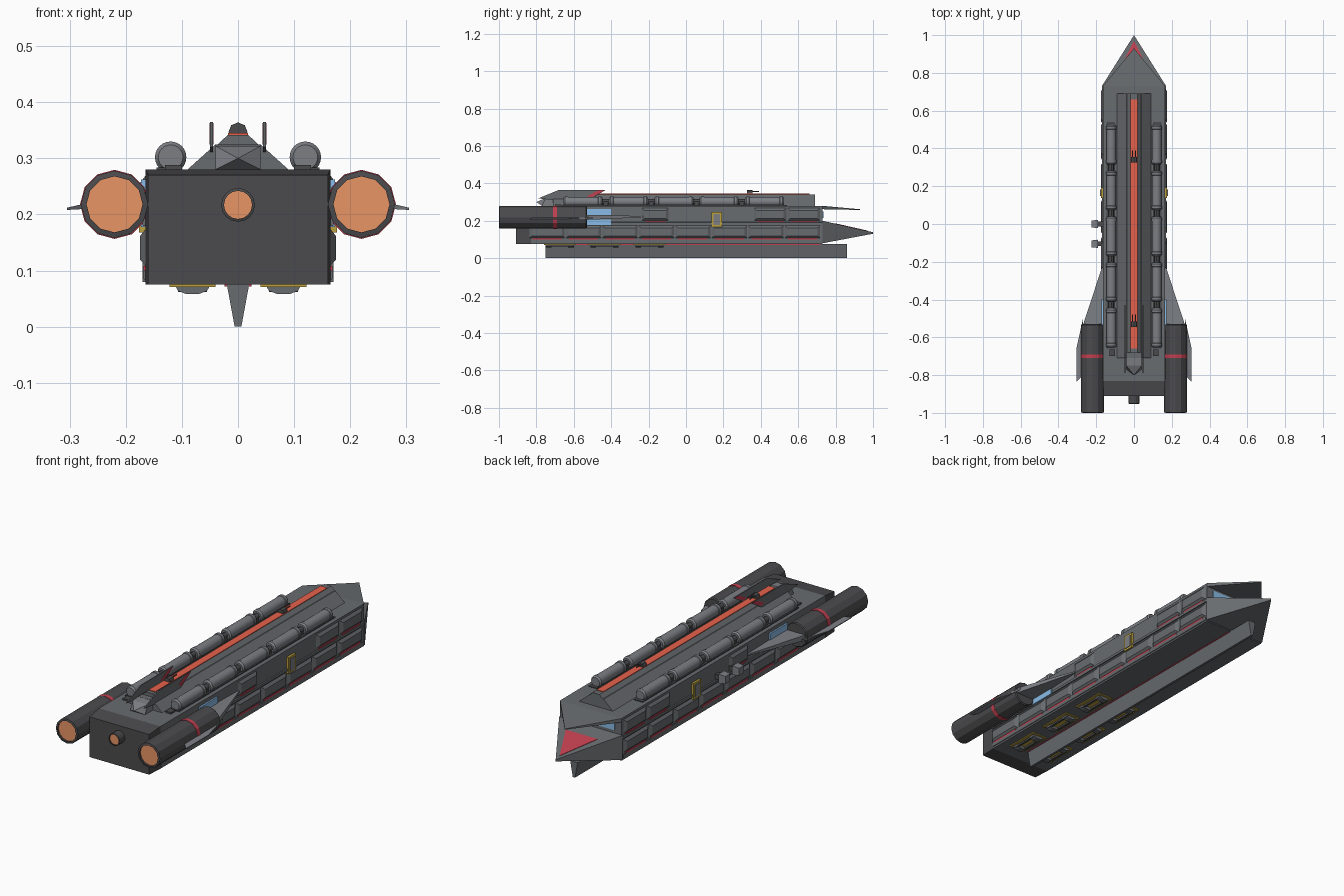
import bpy, bmesh, math

if "Cube" in bpy.data.objects:
    bpy.data.objects.remove(bpy.data.objects["Cube"])

def mat(name, c):
    m = bpy.data.materials.new(name)
    m.diffuse_color = (*c, 1)
    m.use_nodes = True
    m.node_tree.nodes["Principled BSDF"].inputs["Base Color"].default_value = m.diffuse_color
    return m

RED = mat("red", (0.55, 0.05, 0.08))
STRIP = mat("strip_red", (0.8, 0.12, 0.07))
ORANGE = mat("glow_orange", (0.8, 0.3, 0.13))
BLUE = mat("window_blue", (0.25, 0.5, 0.8))
YELLOW = mat("yellow", (0.5, 0.35, 0.05))
DARK = mat("dark_grey", (0.07, 0.07, 0.075))
GREY = mat("mid_grey", (0.14, 0.15, 0.16))
PALE = mat("pale_grey", (0.2, 0.21, 0.23))

def finish(name, bm, m, smooth=False):
    bmesh.ops.recalc_face_normals(bm, faces=bm.faces)
    me = bpy.data.meshes.new(name)
    bm.to_mesh(me)
    bm.free()
    ob = bpy.data.objects.new(name, me)
    bpy.context.collection.objects.link(ob)
    me.materials.append(m)
    if smooth:
        bpy.ops.object.select_all(action='DESELECT')
        ob.select_set(True)
        bpy.context.view_layer.objects.active = ob
        bpy.ops.object.shade_smooth_by_angle()
    return ob

def solid(name, pts, m=GREY):
    """Convex solid around a few corner points."""
    bm = bmesh.new()
    for p in pts:
        bm.verts.new(p)
    bmesh.ops.convex_hull(bm, input=bm.verts[:])
    bmesh.ops.dissolve_limit(bm, angle_limit=0.005, verts=bm.verts[:], edges=bm.edges[:])
    return finish(name, bm, m)

def box(name, x, y, z, m=GREY):
    return solid(name, [(a, b, c) for a in x for b in y for c in z], m)

def bar(name, prof, y0, y1, m=GREY):
    """Extrude an x-z profile along y."""
    return solid(name, [(x, y, z) for x, z in prof for y in (y0, y1)], m)

def lathe(name, prof, x, z, n=12, m=GREY, smooth=False):
    """Spin (radius, y) points around a lengthwise axis."""
    bm = bmesh.new()
    rings = [[bm.verts.new((x + r * math.sin(2 * math.pi * i / n), y,
                            z + r * math.cos(2 * math.pi * i / n))) for i in range(n)]
             for r, y in prof]
    for a, b in zip(rings, rings[1:]):
        for i in range(n):
            j = (i + 1) % n
            bm.faces.new((a[i], a[j], b[j], b[i]))
    bm.faces.new(rings[0])
    bm.faces.new(rings[-1])
    return finish(name, bm, m, smooth)

def sides(x0, x1, s):
    return (s * x0, s * x1)

# Main hull, tapered stern and keel
box("hull", (-.165, .165), (-.83, .73), (.075, .28))
solid("stern", [(x, -.83, z) for x in (-.165, .165) for z in (.075, .28)] +
      [(x, -.91, z) for x in (-.16, .16) for z in (.075, .27)], DARK)
bar("keel", [(-.02, .076), (.02, .076), (.006, 0), (-.006, 0)], -.75, .86)

# Open beak: roof, lower jaw, red tongue, bridge windows
solid("beak_roof", [(0, .93, .258), (0, .93, .262)] +
      [(x, .73, z) for x in (-.165, .165) for z in (.262, .28)])
solid("beak_jaw", [(0, 1, .131), (0, 1, .139)] +
      [(x, .73, z) for x in (-.17, .17) for z in (.08, .2)])
jaw_z = lambda y: .2 - .061 * (y - .73) / .27
solid("beak_red_panel", [(x, y, jaw_z(y) + d) for x, y in ((0, .97), (-.085, .8), (.085, .8))
                         for d in (-.004, .002)], RED)
for s in (-1, 1):
    box("bridge_window", sides(.03, .13, s), (.728, .734), (.215, .25), BLUE)

# Raised spine with red light strip
bar("spine", [(-.09, .28), (.09, .28), (-.04, .325), (.04, .325)], -.71, .69)
bar("spine_ridge", [(-.036, .325), (.036, .325), (-.018, .342), (.018, .342)], -.68, .69)
box("light_strip", (-.018, .018), (-.66, .66), (.338, .345), STRIP)
box("spine_slot", (-.005, .005), (-.713, -.7), (.282, .324), DARK)
solid("spine_tail", [(x, y, z) for x in (-.04, .04) for y, z in
                     ((-.70, .28), (-.77, .28), (-.70, .325), (-.75, .322))] + [(0, -.8, .3)], PALE)
for y in (-.53, .34):
    lathe("turret", [(.017, y - .015), (.017, y + .015)], 0, .347, 8, DARK)
    for s in (-1, 1):
        lathe("turret_barrel", [(.003, y), (.003, y + .05)], s * .007, .357, 6, DARK)

for s in (-1, 1):
    # Tail fins on the spine
    solid("tail_fin", [(x, y, z) for x in sides(.045, .05, s) for y, z in
                       ((-.79, .32), (-.68, .365), (-.43, .365), (-.52, .31), (-.7, .31))])
    solid("tail_fin_trim", [(x, y, z) for x in sides(.044, .051, s) for y, z in
                            ((-.435, .363), (-.47, .363), (-.53, .33), (-.505, .325))], RED)

    # Row of deck tanks on a rail
    box("tank_rail", sides(.1, .145, s), (-.66, .54), (.279, .284), DARK)
    lathe("tank_pipe", [(.014, -.63), (.014, .51)], s * .12, .302, 12, DARK, True)
    for i in range(5):
        c = .42 - .2425 * i
        lathe("tank", [(.022, c - .104), (.028, c - .096), (.028, c - .082), (.0255, c - .08),
                       (.0255, c + .08), (.028, c + .082), (.028, c + .096), (.022, c + .104)],
              s * .12, .302, 24, PALE, True)
    for i in range(4):
        c = .299 - .2425 * i
        box("deck_clamp", sides(.105, .135, s), (c - .012, c + .012), (.28, .3), DARK)
    box("deck_locker", sides(.1, .13, s), (-.7, -.665), (.28, .288), DARK)

    # Side armour panels: full lower row, partial upper row
    rows = [(-.84 + .195 * i, -.84 + .195 * (i + 1), .108, .175) for i in range(8)]
    rows += [(-.24, -.09, .2, .27), (.36, .54, .2, .27), (.54, .72, .2, .27)]
    for y0, y1, z0, z1 in rows:
        solid("side_panel", [(s * .164, y, z) for y in (y0 + .002, y1 - .002) for z in (z0, z1)] +
              [(s * .175, y, z) for y in (y0 + .018, y1 - .018) for z in (z0 + .012, z1 - .014)])
        box("panel_red_line", sides(.16, .168, s), (y0 + .02, y1 - .02), (z0 - .008, z0), RED)
    bar("side_skirt", [(s * .16, .08), (s * .168, .085), (s * .168, .1), (s * .16, .1)], -.83, .72)
    bar("side_rail", [(s * .16, .178), (s * .17, .18), (s * .17, .192), (s * .16, .195)], -.83, .73)

    # Airlock door with yellow frame
    box("door_frame", sides(.16, .176, s), (.137, .193), (.168, .247), YELLOW)
    box("door", sides(.16, .179, s), (.147, .183), (.178, .237), PALE)

    # Engine, red band, glow and mounting pylon
    lathe("engine", [(.056, -.53), (.06, -.535), (.06, -.998), (.05, -1), (.05, -.985)],
          s * .22, .218, 12, DARK)
    lathe("engine_band", [(.058, -.71), (.0615, -.71), (.0615, -.69), (.058, -.69)],
          s * .22, .218, 12, RED)
    lathe("engine_glow", [(.05, -.98), (.05, -.992)], s * .22, .218, 12, ORANGE)
    box("engine_pylon", sides(.15, .19, s), (-.82, -.56), (.195, .24), DARK)

    # Strake ahead of the engine, wing outside it
    solid("strake", [(s * .16, -.2, .22), (s * .16, -.2, .225)] +
          [(s * x, -.535, z) for x in (.16, .27) for z in (.205, .232)], PALE)
    solid("wing", [(s * x, y, z) for x, y, z in
                   ((.27, -.5, .21), (.27, -.5, .22), (.27, -.8, .21), (.27, -.8, .22),
                    (.305, -.66, .208), (.305, -.66, .212), (.305, -.835, .208), (.305, -.835, .212))], PALE)
    for z0, z1 in ((.178, .206), (.232, .262)):
        box("side_window", sides(.16, .173, s), (-.535, -.4), (z0, z1), BLUE)

    # Belly hatches and red lines beside the keel
    for y in (-.675, -.435, -.195):
        box("hatch_plate", sides(.04, .122, s), (y - .085, y + .085), (.071, .076), YELLOW)
        bar("hatch", [(s * x, z) for x, z in ((.05, .073), (.055, .064), (.07, .058),
                      (.092, .058), (.107, .064), (.112, .073))], y - .075, y - .045)
        bar("hatch", [(s * x, z) for x, z in ((.05, .073), (.055, .064), (.07, .058),
                      (.092, .058), (.107, .064), (.112, .073))], y + .045, y + .075)
        for x in (.055, .097):
            box("hatch_rail", sides(x, x + .01, s), (y - .06, y + .06), (.062, .073), DARK)
    box("keel_red_line", sides(.02, .024, s), (-.75, .72), (.072, .077), RED)

# Port docking boxes
for y in (0, -.105):
    box("docking_arm", (-.2, -.16), (y - .012, y + .012), (.198, .222), DARK)
    solid("docking_box", [(-.19, y + a, .21 + b) for a in (-.022, .022) for b in (-.022, .022)] +
          [(-.225, y + a, .21 + b) for a in (-.018, .018) for b in (-.018, .018)], PALE)

# Central stern thruster
lathe("stern_thruster", [(.03, -.9), (.03, -.95), (.025, -.952), (.025, -.94)], 0, .217, 16, DARK)
lathe("stern_glow", [(.025, -.938), (.025, -.947)], 0, .217, 16, ORANGE)
